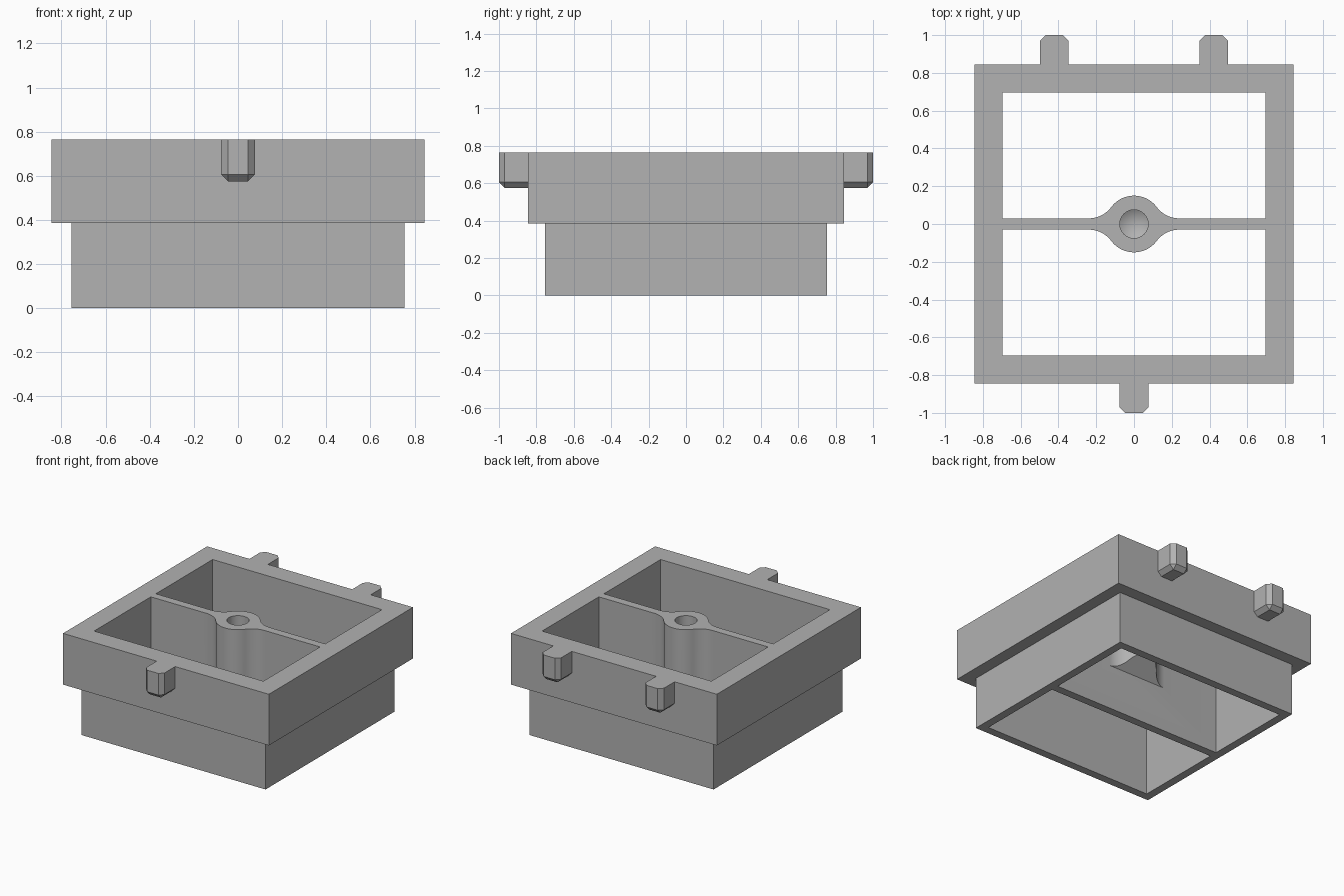
import bpy, bmesh, math
from mathutils import Vector

if "Cube" in bpy.data.objects:
    bpy.data.objects.remove(bpy.data.objects["Cube"], do_unlink=True)

GREY = bpy.data.materials.new("plain_grey")
GREY.use_nodes = True
GREY.diffuse_color = (0.445, 0.445, 0.445, 1)
GREY.node_tree.nodes["Principled BSDF"].inputs["Base Color"].default_value = GREY.diffuse_color

TOP, STEP = 0.765, 0.385          # overall height and height of the outer step
OUTER, LOWER, INNER = 0.845, 0.755, 0.695
WEB = 0.03                        # half thickness of the dividing wall


def finish(bm, name):
    bmesh.ops.recalc_face_normals(bm, faces=bm.faces)
    mesh = bpy.data.meshes.new(name)
    bm.to_mesh(mesh)
    bm.free()
    obj = bpy.data.objects.new(name, mesh)
    bpy.context.collection.objects.link(obj)
    mesh.materials.append(GREY)
    return obj


def prism(outline, z0, z1):
    """Extrude a plan outline from z0 to z1."""
    bm = bmesh.new()
    face = bm.faces.new([bm.verts.new((x, y, z0)) for x, y in outline])
    new = bmesh.ops.extrude_face_region(bm, geom=[face])["geom"]
    bmesh.ops.translate(bm, vec=(0, 0, z1 - z0),
                        verts=[v for v in new if isinstance(v, bmesh.types.BMVert)])
    return bm


def boolean(target, cutter, operation):
    """Apply a boolean and discard the helper."""
    cutter.hide_render = True
    mod = target.modifiers.new(operation.lower(), "BOOLEAN")
    mod.operation, mod.object, mod.solver = operation, cutter, "EXACT"
    bpy.context.view_layer.objects.active = target
    bpy.ops.object.modifier_apply(modifier=mod.name)
    bpy.data.objects.remove(cutter, do_unlink=True)


# Stepped square frame: one wall section carried round four corners
section = [(INNER, 0), (LOWER, 0), (LOWER, STEP), (OUTER, STEP), (OUTER, TOP), (INNER, TOP)]
bm = bmesh.new()
corners = [[bm.verts.new((sx * r, sy * r, z)) for r, z in section]
           for sx, sy in ((1, 1), (-1, 1), (-1, -1), (1, -1))]
for c in range(4):
    a, b = corners[c], corners[(c + 1) % 4]
    for i in range(len(section)):
        j = (i + 1) % len(section)
        bm.faces.new((a[i], a[j], b[j], b[i]))
finish(bm, "stepped_frame")

# Dividing wall across the middle
wall = finish(prism([(-INNER, -WEB), (INNER, -WEB), (INNER, WEB), (-INNER, WEB)], 0, TOP),
              "dividing_wall")

# Round boss with concave fillets that run into the wall
R, F = 0.15, 0.15                 # boss and fillet radii
fx = math.sqrt((R + F) ** 2 - (WEB + F) ** 2)
angle = math.atan2(WEB + F, fx)   # direction of the point where the arcs meet
quarter = []
for i in range(13):
    t = -math.pi / 2 + (angle - math.pi / 2) * i / 12
    quarter.append((fx + F * math.cos(t), WEB + F + F * math.sin(t)))
for i in range(1, 17):
    t = angle + (math.pi / 2 - angle) * i / 16
    quarter.append((R * math.cos(t), R * math.sin(t)))
half = quarter + [(-x, y) for x, y in quarter[-2::-1]]
bm = prism(half + [(-x, -y) for x, y in half], STEP - 0.055, TOP)
# Sloping underside on both sides of the wall
for side in (1, -1):
    cut = bmesh.ops.bisect_plane(bm, geom=bm.verts[:] + bm.edges[:] + bm.faces[:],
                                 plane_co=(0, side * (WEB - 0.001), STEP - 0.055),
                                 plane_no=Vector((0, side, -1)).normalized(),
                                 clear_outer=True)["geom_cut"]
    bmesh.ops.holes_fill(bm, edges=[e for e in bm.edges if e.is_boundary])
boolean(wall, finish(bm, "boss"), "UNION")

# Blind drilled hole with a conical end
bm = bmesh.new()
rings = []
for z in (TOP + 0.1, TOP - 0.3):
    rings.append([bm.verts.new((0.075 * math.cos(k * math.tau / 48),
                                0.075 * math.sin(k * math.tau / 48), z)) for k in range(48)])
tip = bm.verts.new((0, 0, TOP - 0.345))
bm.faces.new(rings[0])
for k in range(48):
    n = (k + 1) % 48
    bm.faces.new((rings[0][k], rings[0][n], rings[1][n], rings[1][k]))
    bm.faces.new((rings[1][k], rings[1][n], tip))
boolean(wall, finish(bm, "drill"), "DIFFERENCE")
wall.name = "dividing_wall_with_boss"
bpy.ops.object.select_all(action="DESELECT")
wall.select_set(True)
bpy.context.view_layer.objects.active = wall
bpy.ops.object.shade_smooth_by_angle(angle=math.radians(25))


# Locating tabs, chamfered on the outer corners and the lower edges
def tab(name, x, side):
    w, c, z0 = 0.076, 0.03, 0.575
    y0, y1 = OUTER, 1.0

    def ring(w, y, z):
        plan = [(-w, y0), (-w, y - c), (c - w, y), (w - c, y), (w, y - c), (w, y0)]
        return [bm.verts.new((x + px, side * py, z)) for px, py in plan]

    bm = bmesh.new()
    loops = [ring(w, y1, TOP), ring(w, y1, z0 + c)]
    floor = [(-w + c, y0), (-w + c, y1 - c), (w - c, y1 - c), (w - c, y0)]
    f = [bm.verts.new((x + px, side * py, z0)) for px, py in floor]
    a, b = loops
    bm.faces.new(a)
    bm.faces.new(f)
    for i in range(6):
        j = (i + 1) % 6
        bm.faces.new((a[i], a[j], b[j], b[i]))
    bm.faces.new((b[0], b[1], f[1], f[0]))
    bm.faces.new((b[1], b[2], f[1]))
    bm.faces.new((b[2], b[3], f[2], f[1]))
    bm.faces.new((b[3], b[4], f[2]))
    bm.faces.new((b[4], b[5], f[3], f[2]))
    bm.faces.new((b[5], b[0], f[0], f[3]))
    finish(bm, name)


tab("front_tab", 0, -1)
tab("back_left_tab", 0.422, 1)
tab("back_right_tab", -0.422, 1)
